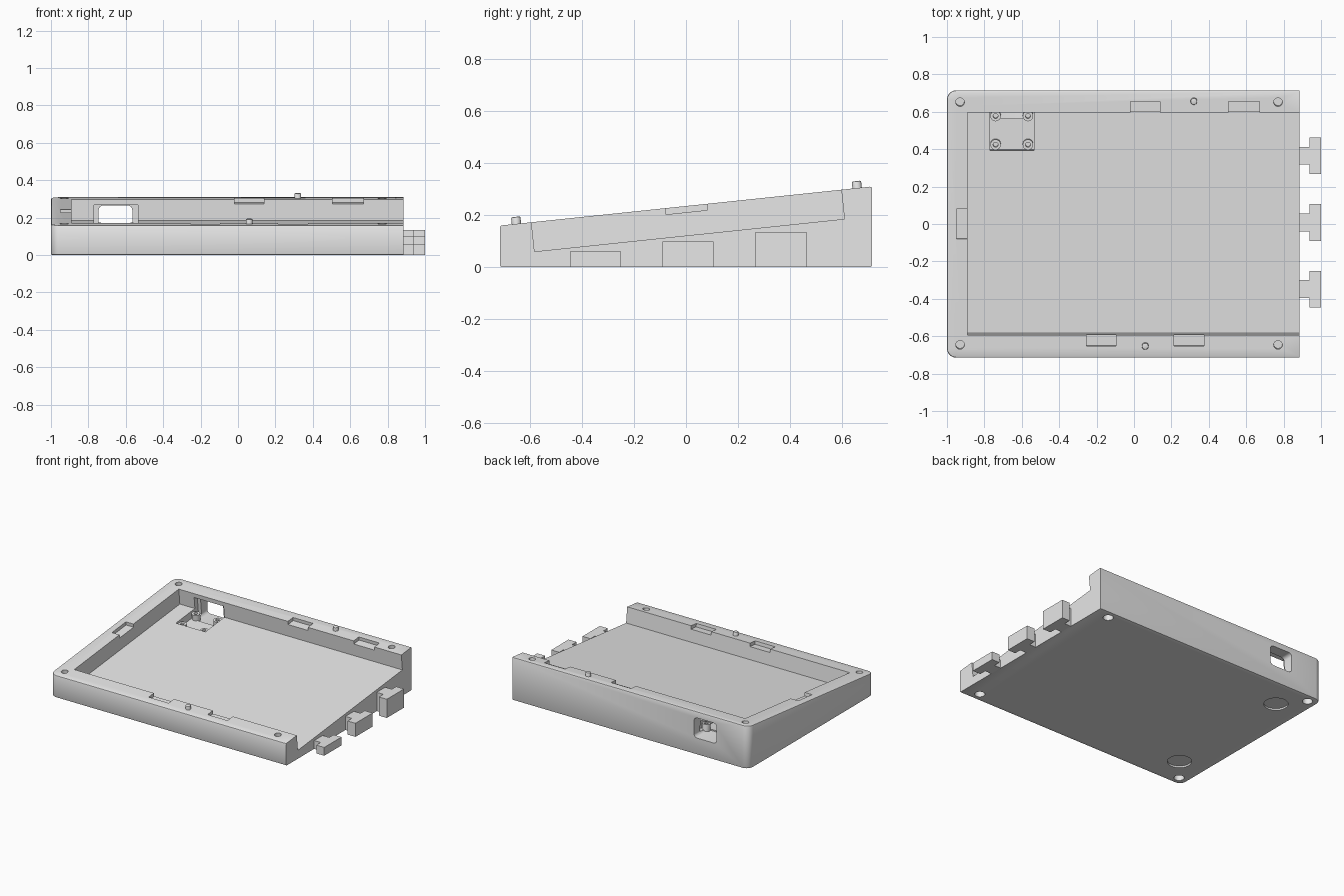
import bpy, bmesh, math
from mathutils import Matrix, Vector

if "Cube" in bpy.data.objects:
    bpy.data.objects.remove(bpy.data.objects["Cube"])

SLOPE = 0.105
MID = 0.235                      # height of the sloped top at the centre
TILT = Matrix.Translation((0, 0, MID)) @ Matrix.Rotation(math.atan(SLOPE), 4, 'X')
FLAT = Matrix.Identity(4)
L, R, D = -1.0, 0.885, 0.715     # left, right, half depth

grey = bpy.data.materials.new("plain grey")
grey.diffuse_color = (0.8, 0.8, 0.8, 1)
grey.use_nodes = True
grey.node_tree.nodes["Principled BSDF"].inputs["Base Color"].default_value = grey.diffuse_color


def finish(name, bm):
    bmesh.ops.recalc_face_normals(bm, faces=bm.faces)
    me = bpy.data.meshes.new(name)
    bm.to_mesh(me)
    bm.free()
    me.materials.append(grey)
    ob = bpy.data.objects.new(name, me)
    bpy.context.collection.objects.link(ob)
    return ob


def box(name, x, y, z, frame=FLAT, round_y=0):
    """Box from three (min, max) ranges, optionally rounded along y."""
    bm = bmesh.new()
    size = [b - a for a, b in (x, y, z)]
    mid = [(a + b) / 2 for a, b in (x, y, z)]
    bmesh.ops.create_cube(bm, size=1)
    bmesh.ops.scale(bm, vec=size, verts=bm.verts)
    if round_y:
        edges = [e for e in bm.edges
                 if abs(e.verts[0].co.y - e.verts[1].co.y) > 1e-4]
        bmesh.ops.bevel(bm, geom=edges, offset=round_y, segments=4,
                        profile=0.5, affect='EDGES')
    bmesh.ops.transform(bm, matrix=frame @ Matrix.Translation(mid), verts=bm.verts)
    return finish(name, bm)


def cyl(name, x, y, z, r, frame=FLAT, bevel=0):
    """Upright cylinder in the given frame."""
    bm = bmesh.new()
    bmesh.ops.create_cone(bm, cap_ends=True, segments=24, radius1=r, radius2=r,
                          depth=z[1] - z[0])
    if bevel:
        top = [e for e in bm.edges if all(v.co.z > 0 for v in e.verts)]
        bmesh.ops.bevel(bm, geom=top, offset=bevel, segments=2, profile=0.5,
                        affect='EDGES')
    bmesh.ops.transform(bm, verts=bm.verts, matrix=frame @ Matrix.Translation(
        (x, y, (z[0] + z[1]) / 2)))
    return finish(name, bm)


def cut(ob, tool):
    mod = ob.modifiers.new("cut", 'BOOLEAN')
    mod.operation = 'DIFFERENCE'
    mod.solver = 'EXACT'
    mod.object = tool
    with bpy.context.temp_override(object=ob, active_object=ob, selected_objects=[ob]):
        bpy.ops.object.modifier_apply(modifier=mod.name)
    bpy.data.objects.remove(tool)


def smooth(ob):
    bpy.ops.object.select_all(action='DESELECT')
    ob.select_set(True)
    bpy.context.view_layer.objects.active = ob
    bpy.ops.object.shade_smooth_by_angle(angle=math.radians(30))


# Wedge body: plan with rounded left corners, sloped top, chamfered rims
rad, n = 0.05, 6
plan = [(R, -D), (R, D)]
for sign, start in ((1, 90), (-1, 180)):
    for i in range(n + 1):
        a = math.radians(start + 90 * i / n)
        plan.append((L + rad + rad * math.cos(a), sign * (D - rad) + rad * math.sin(a)))
bm = bmesh.new()
base = bm.faces.new([bm.verts.new((x, y, 0)) for x, y in plan])
ext = bmesh.ops.extrude_face_region(bm, geom=[base])
for v in (g for g in ext["geom"] if isinstance(g, bmesh.types.BMVert)):
    v.co.z = MID + SLOPE * v.co.y
bmesh.ops.recalc_face_normals(bm, faces=bm.faces)
rim = [e for e in bm.edges
       if (e.verts[0].co.z < 0.01) == (e.verts[1].co.z < 0.01)
       and not all(v.co.x > R - 0.01 for v in e.verts)]
bmesh.ops.bevel(bm, geom=rim, offset=0.008, segments=2, profile=0.5, affect='EDGES')
case = finish("wedge_case", bm)

# Tilted tray, open on the right
cut(case, box("tray_cutter", (-0.89, 1.2), (-0.597, 0.6), (-0.113, 0.2), TILT))

# Clip notches along the rim
for x0, x1, y0, y1 in ((-0.255, -0.095, -0.657, -0.58), (0.215, 0.375, -0.657, -0.58),
                       (-0.02, 0.14, 0.58, 0.659), (0.505, 0.67, 0.58, 0.659),
                       (-0.95, -0.88, -0.08, 0.08)):
    cut(case, box("notch_cutter", (x0, x1), (y0, y1), (-0.024, 0.05), TILT))

# Connector pocket, its recess in the back wall, and the window
cut(case, box("pocket_cutter", (-0.77, -0.535), (0.383, 0.58), (-0.165, -0.09), TILT))
cut(case, box("recess_cutter", (-0.77, -0.535), (0.57, 0.635), (-0.165, -0.03), TILT))
cut(case, box("window_cutter", (-0.745, -0.565), (0.565, 0.8), (0.12, 0.265),
              round_y=0.025))

# Corner holes above and below, and two shallow round pad recesses underneath
for x in (-0.93, 0.77):
    for y in (-0.65, 0.655):
        cut(case, cyl("top_hole_cutter", x, y, (-0.04, 0.1), 0.023, TILT))
        cut(case, cyl("bottom_hole_cutter", x, y, (-0.1, 0.07), 0.034))
for y in (-0.485, 0.495):
    cut(case, cyl("pad_cutter", -0.795, y, (-0.1, 0.012), 0.08))
smooth(case)

# Hollow screw posts in the pocket
for x in (-0.74, -0.567):
    for y in (0.413, 0.567):
        post = cyl("screw_post", x, y, (-0.175, -0.125), 0.028, TILT)
        cut(post, cyl("post_hole_cutter", x, y, (-0.16, -0.1), 0.013, TILT))
        smooth(post)

# Locating pegs on the rim
for x, y in ((0.06, -0.655), (0.32, 0.661)):
    smooth(cyl("locating_peg", x, y, (-0.02, 0.027), 0.018, TILT, 0.005))

# T-shaped joining tabs on the open side
for y, h in ((-0.348, 0.06), (0.008, 0.098), (0.365, 0.135)):
    bm = bmesh.new()
    tee = [(R - 0.02, -0.048), (0.937, -0.048), (0.937, -0.098), (1.0, -0.098)]
    tee += [(x, -t) for x, t in reversed(tee)]
    face = bm.faces.new([bm.verts.new((x, y + t, 0)) for x, t in tee])
    ext = bmesh.ops.extrude_face_region(bm, geom=[face])
    bmesh.ops.translate(bm, vec=(0, 0, h), verts=[
        g for g in ext["geom"] if isinstance(g, bmesh.types.BMVert)])
    finish("joining_tab", bm)
